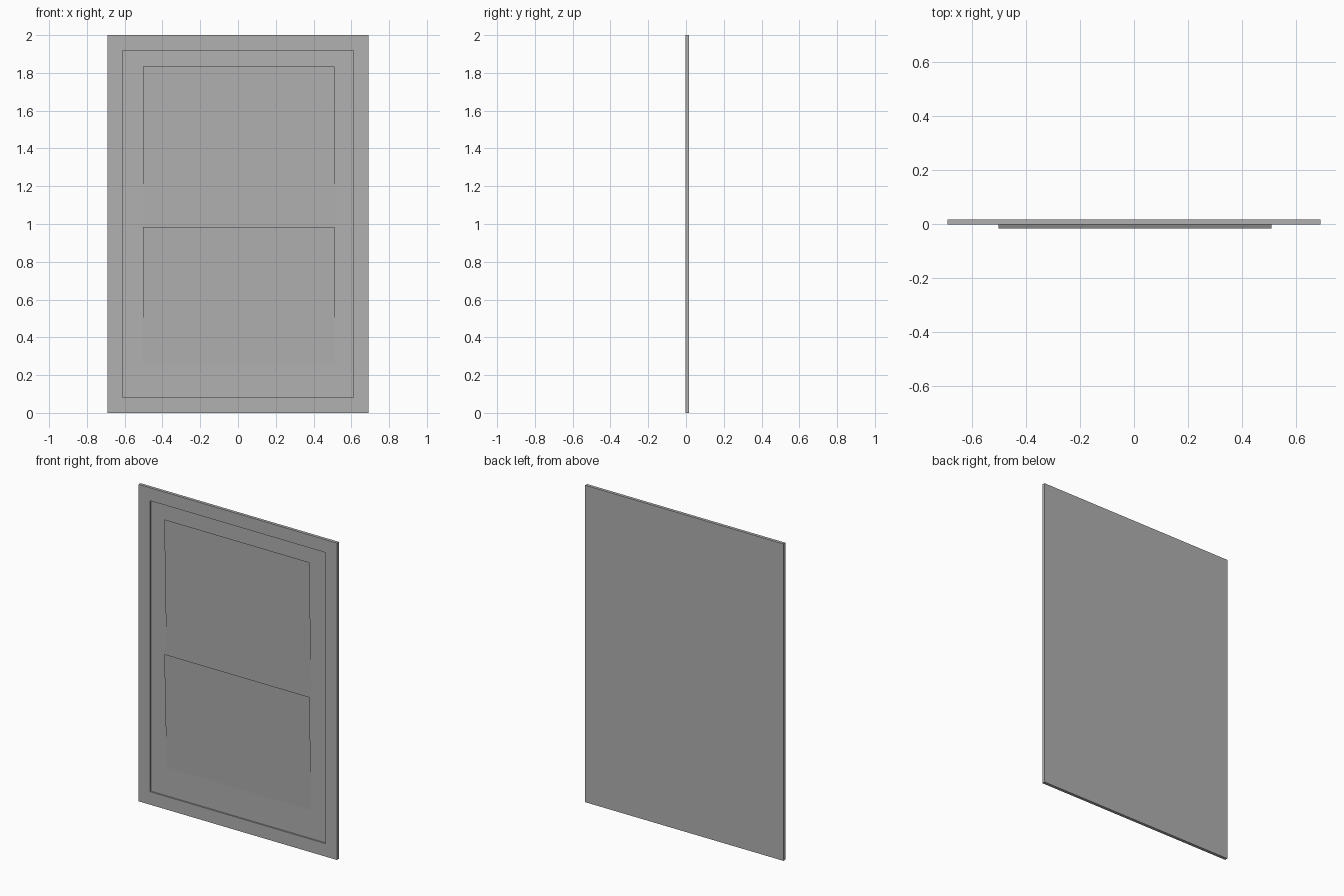
import bpy, bmesh

if "Cube" in bpy.data.objects:
    bpy.data.objects.remove(bpy.data.objects["Cube"])

BACK, FRONT, FLOOR = 0.017, -0.0025, 0.0065   # y of back, frame front, recess floor

grey = bpy.data.materials.new("dark_grey")
grey.diffuse_color = (0.44, 0.44, 0.44, 1)
grey.use_nodes = True
grey.node_tree.nodes["Principled BSDF"].inputs["Base Color"].default_value = grey.diffuse_color


def make_object(name, bm):
    mesh = bpy.data.meshes.new(name)
    bm.to_mesh(mesh)
    bm.free()
    mesh.materials.append(grey)
    obj = bpy.data.objects.new(name, mesh)
    bpy.context.collection.objects.link(obj)
    return obj


# Slab with a shallow rectangular recess in its front face
bm = bmesh.new()


def ring(half_width, z0, z1, y):
    corners = [(-half_width, z0), (half_width, z0), (half_width, z1), (-half_width, z1)]
    return [bm.verts.new((x, y, z)) for x, z in corners]


rings = [ring(0.692, 0, 2, BACK), ring(0.692, 0, 2, FRONT),
         ring(0.612, 0.082, 1.918, FRONT), ring(0.612, 0.082, 1.918, FLOOR)]
for a, b in zip(rings, rings[1:]):
    for i in range(4):
        j = (i + 1) % 4
        bm.faces.new((a[i], a[j], b[j], b[i]))
bm.faces.new(rings[0])
bm.faces.new(rings[-1])
bmesh.ops.recalc_face_normals(bm, faces=bm.faces)
make_object("recessed_panel", bm)


# Thin sheets leaning forward at the top, sinking into the recess at the bottom
def leaning_sheet(name, z_bottom, z_top):
    bm = bmesh.new()
    pts = [(-0.503, FLOOR, z_bottom), (0.51, FLOOR, z_bottom),
           (0.51, -0.017, z_top), (-0.503, -0.017, z_top)]
    bm.faces.new([bm.verts.new(p) for p in pts])
    make_object(name, bm)


leaning_sheet("upper_sheet", 0.895, 1.835)
leaning_sheet("lower_sheet", 0.26, 0.985)
